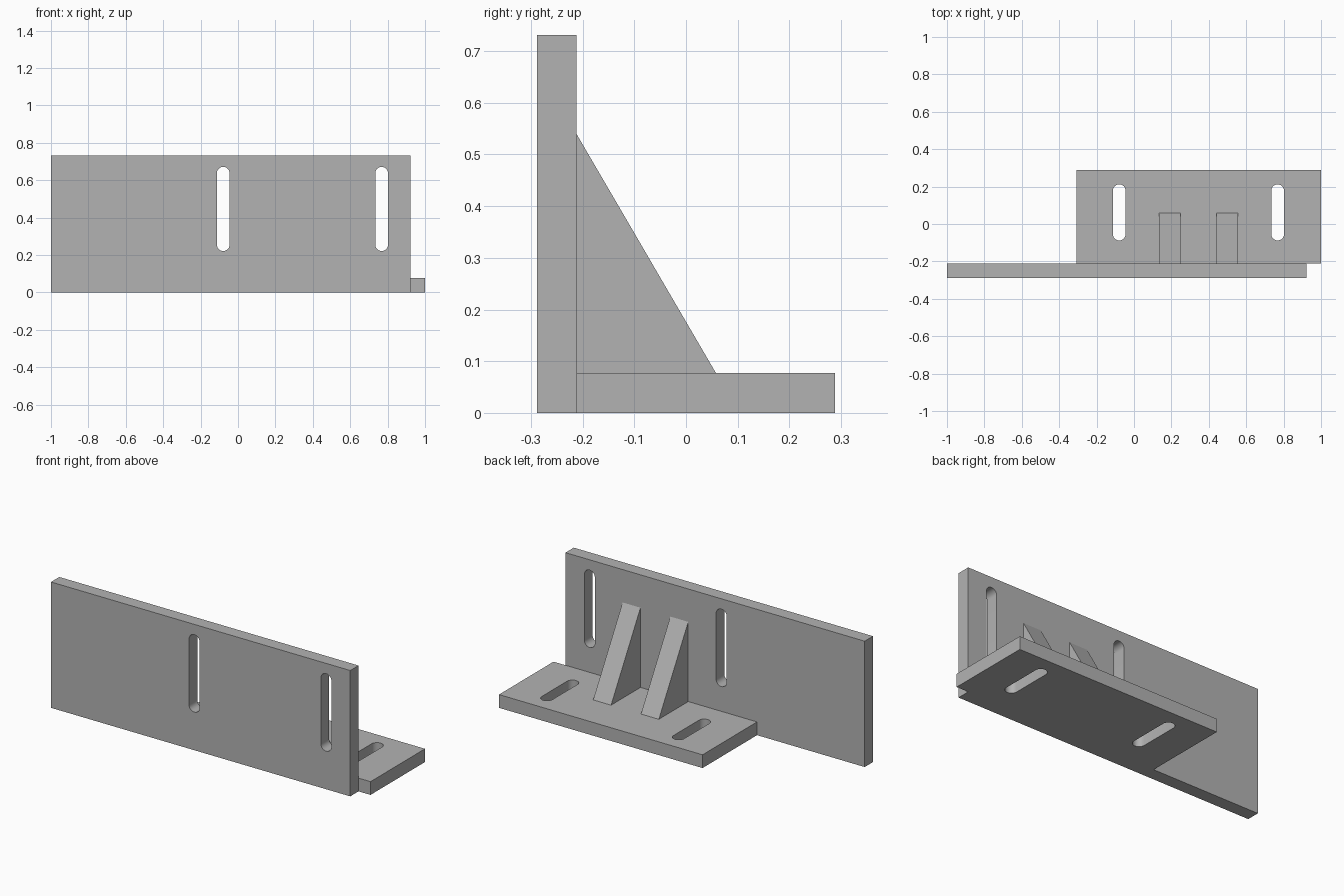
import bpy, bmesh, math
from mathutils import Matrix

if "Cube" in bpy.data.objects:
    bpy.data.objects.remove(bpy.data.objects["Cube"])

grey = bpy.data.materials.new("plain grey")
grey.diffuse_color = (0.45, 0.45, 0.45, 1)
grey.use_nodes = True
grey.node_tree.nodes["Principled BSDF"].inputs["Base Color"].default_value = grey.diffuse_color


def prism(name, profile, depth, matrix):
    """Extrude a flat XY profile along +Z, then place it with matrix."""
    bm = bmesh.new()
    face = bm.faces.new([bm.verts.new((x, y, 0)) for x, y in profile])
    ext = bmesh.ops.extrude_face_region(bm, geom=[face])
    verts = [v for v in ext["geom"] if isinstance(v, bmesh.types.BMVert)]
    bmesh.ops.translate(bm, verts=verts, vec=(0, 0, depth))
    bm.transform(matrix)
    bmesh.ops.recalc_face_normals(bm, faces=bm.faces)
    mesh = bpy.data.meshes.new(name)
    bm.to_mesh(mesh)
    bm.free()
    mesh.materials.append(grey)
    ob = bpy.data.objects.new(name, mesh)
    bpy.context.collection.objects.link(ob)
    return ob


def rect(x0, x1, y0, y1):
    return [(x0, y0), (x1, y0), (x1, y1), (x0, y1)]


def slot(cx, y0, y1, r=0.034, n=12):
    """Round-ended slot outline, long along Y."""
    ends = ((y1 - r, 0), (y0 + r, math.pi))
    return [(cx + r * math.cos(a + math.pi * i / n), cy + r * math.sin(a + math.pi * i / n))
            for cy, a in ends for i in range(n + 1)]


def slotted_plate(name, outline, y0, y1, depth, matrix):
    plate = prism(name, outline, depth, matrix)
    cutters = []
    for cx in (-0.079, 0.768):
        cutter = prism("slot_cutter", slot(cx, y0, y1), depth + 0.1,
                       matrix @ Matrix.Translation((0, 0, -0.05)))
        cutter.hide_render = True
        mod = plate.modifiers.new("slot", "BOOLEAN")
        mod.operation, mod.solver, mod.object = "DIFFERENCE", "EXACT", cutter
        cutters.append(cutter)
    # Bake the cuts and discard the cutters
    bpy.context.view_layer.update()
    deps = bpy.context.evaluated_depsgraph_get()
    mesh = bpy.data.meshes.new_from_object(plate.evaluated_get(deps))
    plate.modifiers.clear()
    plate.data = mesh
    for cutter in cutters:
        bpy.data.objects.remove(cutter)
    # Smooth only the rounded slot ends
    bpy.ops.object.select_all(action="DESELECT")
    plate.select_set(True)
    bpy.context.view_layer.objects.active = plate
    bpy.ops.object.shade_smooth_by_angle(angle=math.radians(30))
    return plate


FRONT, JOINT, BACK = -0.288, -0.212, 0.288
THICK = 0.077

# Upright plate: profile stands in XZ and extrudes toward -Y
upright = Matrix.Translation((0, JOINT, 0)) @ Matrix.Rotation(math.pi / 2, 4, "X")
slotted_plate("upright_plate", rect(-1, 0.923, 0, 0.731), 0.221, 0.671, JOINT - FRONT, upright)

# Base plate behind it, lying flat
slotted_plate("base_plate", rect(-0.308, 1, JOINT, BACK), -0.088, 0.212, THICK, Matrix())

# Two triangular ribs: profile (y, z) extruded along X
yz_to_x = Matrix(((0, 0, 1, 0), (1, 0, 0, 0), (0, 1, 0, 0), (0, 0, 0, 1)))
for i, x in enumerate((0.134, 0.441)):
    prism(f"rib_{i + 1}", [(JOINT, THICK), (0.058, THICK), (JOINT, 0.54)], 0.115,
          Matrix.Translation((x, 0, 0)) @ yz_to_x)
